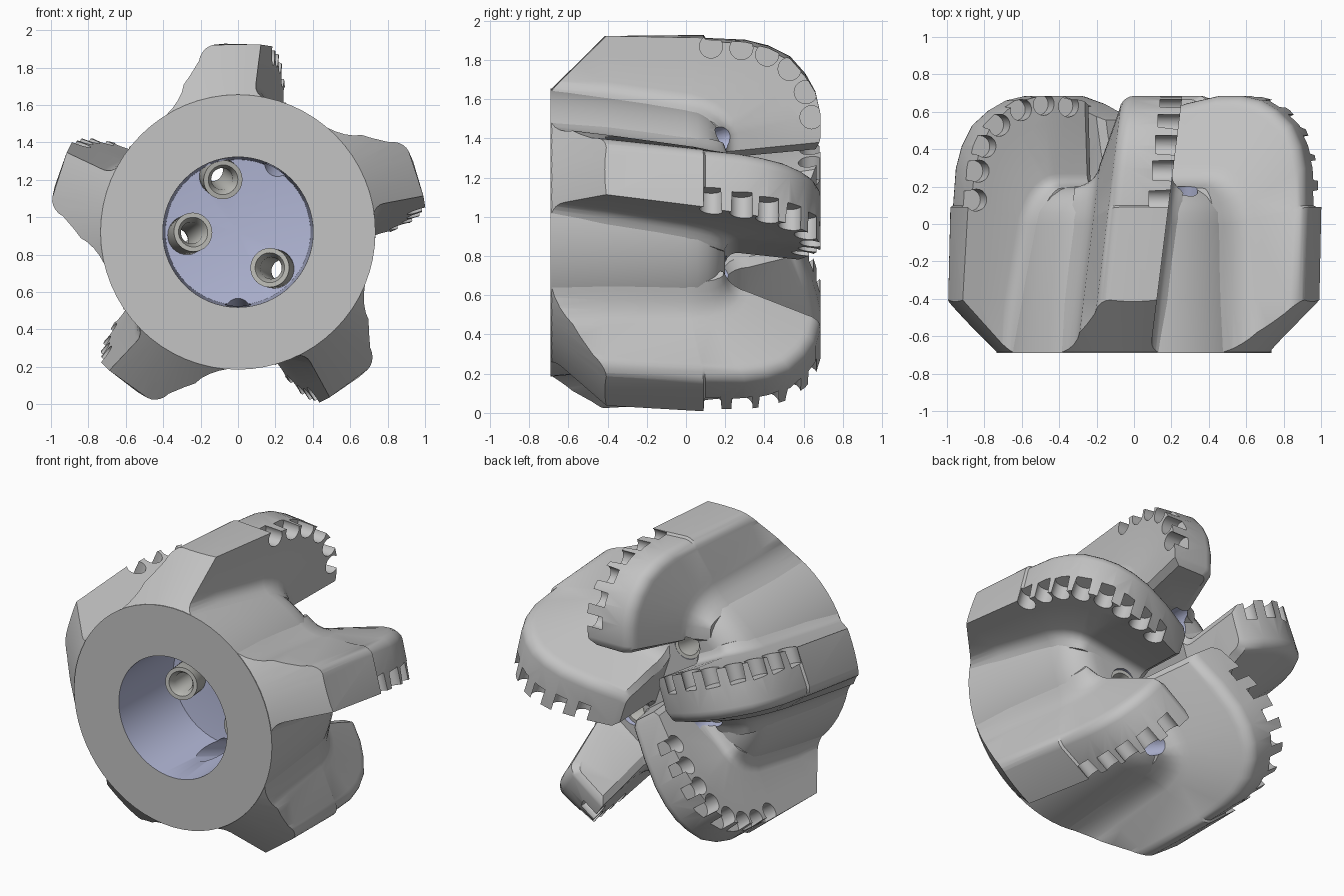
import bpy, bmesh, math
from mathutils import Vector, Matrix

if "Cube" in bpy.data.objects:
    bpy.data.objects.remove(bpy.data.objects["Cube"])

CZ = 0.92  # height of the bit axis, which runs along y


def material(name, rgb):
    m = bpy.data.materials.new(name)
    m.use_nodes = True
    m.diffuse_color = (*rgb, 1)
    m.node_tree.nodes["Principled BSDF"].inputs["Base Color"].default_value = (*rgb, 1)
    return m


steel = material("steel grey", (0.55, 0.55, 0.55))
blue = material("bore blue", (0.45, 0.48, 0.68))
insert = material("nozzle grey", (0.49, 0.49, 0.46))


def finish(bm, name, mat):
    bmesh.ops.recalc_face_normals(bm, faces=bm.faces)
    me = bpy.data.meshes.new(name)
    bm.to_mesh(me)
    bm.free()
    me.materials.append(mat)
    ob = bpy.data.objects.new(name, me)
    bpy.context.scene.collection.objects.link(ob)
    return ob


def lathe(bm, profile, matrix, segs):
    """Spin (y, r) points round the y axis; profiles off the axis are closed into rings."""
    n = len(profile)
    closed = profile[0][1] > 0
    rings = []
    for y, r in profile:
        count = segs if r > 0 else 1
        rings.append([bm.verts.new(matrix @ Vector((r * math.cos(k * math.tau / segs), y,
                                                    r * math.sin(k * math.tau / segs))))
                      for k in range(count)])
    for i in range(n if closed else n - 1):
        p, q = rings[i], rings[(i + 1) % n]
        for k in range(segs):
            j = (k + 1) % segs
            corners = [p[k % len(p)], p[j % len(p)], q[j % len(q)], q[k % len(q)]]
            bm.faces.new(list(dict.fromkeys(corners)))


def solid(name, profile, mat, matrix=Matrix.Translation((0, 0, CZ)), segs=64):
    bm = bmesh.new()
    lathe(bm, profile, matrix, segs)
    return finish(bm, name, mat)


def along(a, b):
    """Matrix taking the y axis onto the line from a towards b."""
    q = Vector((0, 1, 0)).rotation_difference(b - a)
    return Matrix.Translation(a) @ q.to_matrix().to_4x4()


def select(ob):
    bpy.ops.object.select_all(action='DESELECT')
    bpy.context.view_layer.objects.active = ob
    ob.select_set(True)


def combine(target, tool, op):
    mod = target.modifiers.new(op, 'BOOLEAN')
    mod.operation, mod.solver, mod.object = op, 'EXACT', tool
    mod.material_mode = 'TRANSFER'
    select(target)
    bpy.ops.object.modifier_apply(modifier=mod.name)


def place(a, t, y, r):
    """Blade frame (across, along, outward) to world space."""
    return Vector((r * math.cos(a) + t * math.sin(a), y,
                   CZ + r * math.sin(a) - t * math.cos(a)))


# Blade stations: floor y, floor r, crest y, crest r
STATIONS = [(-.72, .73, -.72, 1.01), (-.41, .71, -.41, 1.01), (.0, .665, .09, 1.01),
            (.01, .665, .1, .995), (.06, .655, .3, .985), (.11, .635, .42, .955),
            (.15, .605, .53, .9), (.18, .565, .61, .81), (.195, .53, .66, .72),
            (.2, .49, .685, .61), (.2, .43, .685, .48), (.2, .27, .645, .3),
            (.2, .08, .575, .1)]
LEAD, TRAIL, ROUND = 0.07, 0.12, 0.07  # root fillets and crest rounding


def cut_side(y, r):
    return 0.173 + 0.125 * y - 0.15 * max(0, 0.55 - r)


def back_side(y):
    return -0.2 + 0.12 * (y + 0.41)


def clipped(r_in):
    """Stations as far as the blade's inner end."""
    out = []
    for s in STATIONS:
        if s[3] < r_in:
            p = out[-1]
            k = (p[3] - r_in) / (p[3] - s[3])
            out.append(tuple(u + (v - u) * k for u, v in zip(p, s)))
            break
        out.append(s)
    return out


def section(a, st, squeeze=1.0):
    f, top = Vector(st[:2]), Vector(st[2:])
    height = (top - f).length
    n = (top - f) / height
    bend = max(0, min(1, (f.y - 0.5) / 0.15))
    arc = [i * math.pi / 10 for i in range(6)]
    # across offset, height, side
    pts = [(LEAD, -0.07, 1)]
    pts += [(LEAD * (1 - math.sin(q)), LEAD * (1 - math.cos(q)), 1) for q in arc]
    pts += [(0, height * 0.7, 1), (0, height, 1)]
    pts += [(-ROUND * (1 - math.sin(q)), height - ROUND * (1 - math.cos(q)), -1) for q in arc]
    pts += [(0.07 + TRAIL * (1 - math.sin(q)), TRAIL * (1 - math.cos(q)), -1)
            for q in reversed(arc)]
    pts.append((0.07 + TRAIL, -0.07, -1))
    ring = []
    for off, h, side in pts:
        y, r = f + n * (h - (0.008 if h <= 0 else 0))
        lead, back = cut_side(y, r), back_side(y)
        mid = (lead + back) / 2
        x = lead + off if side > 0 else back - off
        x = mid + (x - mid) * squeeze
        rr = max(r, 0.5)
        r -= bend * (rr - math.sqrt(rr * rr - x * x))  # follow the round core
        ring.append(place(a, x, y, r))
    return ring


def blade(name, a, r_in):
    sts = clipped(r_in)
    rings = [section(a, s) for s in sts]
    fy, fr, ty, tr = sts[-1]
    rings.append(section(a, (fy, fr - 0.03, ty - 0.02, tr - 0.035), 0.75))
    bm = bmesh.new()
    grid = [[bm.verts.new(p) for p in ring] for ring in rings]
    for p, q in zip(grid, grid[1:]):
        for i in range(len(p)):
            bm.faces.new((p[i - 1], p[i], q[i], q[i - 1]))
    bm.faces.new(grid[0])
    bm.faces.new(grid[-1])
    bmesh.ops.triangulate(bm, faces=bm.faces[:])
    return finish(bm, name, steel)


def pockets(a, r_in):
    """Round cutter seats spaced along the crest of the leading face."""
    bm = bmesh.new()
    path = [Vector(s[2:]) for s in clipped(r_in + 0.05)[3:]]
    travel = 0.03
    for p, q in zip(path, path[1:]):
        d = q - p
        while travel < d.length:
            c = p + d.normalized() * travel
            c -= Vector((-d.y, d.x)).normalized() * 0.045
            t = cut_side(*c)
            m = along(place(a, t - 0.11, *c), place(a, t + 0.1, *c))
            lathe(bm, [(0, 0), (0, .059), (.25, .059), (.25, 0)], m, 20)
            travel += 0.155
        travel -= d.length
    return finish(bm, "cutter_seats", steel)


# Core with its central bore, following the same floor line as the blades
core = [(-.09, 0), (-.13, .388), (-.69, .402), (-.69, .735)]
core += [s[:2] for s in STATIONS[1:3] + STATIONS[4:11]] + [(.2, 0)]
body = solid("bit_body", core, steel)
body.data.materials.append(blue)
for face in body.data.polygons:
    c = face.center
    if math.hypot(c.x, c.z - CZ) < 0.41 and c.y < -0.05:
        face.material_index = 1

# Nozzles through the bore floor: inner and outer ends
NOZZLES = [((-.08, -.26, .28), (-.15, .2, .34)), ((-.24, -.26, 0), (-.34, .2, -.05)),
           ((.17, -.26, -.19), (.25, .2, -.21))]
smooth = [body]
ports = bmesh.new()
for i, ends in enumerate(NOZZLES):
    a, b = (Vector(e) + Vector((0, 0, CZ)) for e in ends)
    size = (b - a).length
    m = along(a, b)
    lathe(ports, [(.08, 0), (.08, .092), (size + .1, .092), (size + .1, 0)], m, 32)
    tube = [(0, .08), (0, .105), (.22, .105), (.24, .094), (size - .02, .094),
            (size - .02, .07), (size - .08, .058), (.04, .058)]
    smooth.append(solid("nozzle_%d" % (i + 1), tube, insert, m, 32))

# Side ports leaving through the bore wall
for deg in (60, -90):
    q = math.radians(deg)
    m = along(place(q, 0, -.42, .32), place(q, 0, .2, .55))
    lathe(ports, [(0, 0), (0, .07), (.74, .07), (.74, 0)], m, 32)
port_cutter = finish(ports, "port_cutter", blue)
combine(body, port_cutter, 'DIFFERENCE')

# Five blades (angle, inner radius), trimmed to the chamfered shank end
envelope = solid("shank_envelope", [(-.688, 0), (-.688, .731), (-.2, 1.215), (.9, 1.215),
                                    (.9, 0)], steel, segs=96)
BLADES = [(90, .46), (18, .1), (-54, .59), (-126, .1), (162, .35)]
for i, (deg, r_in) in enumerate(BLADES):
    angle = math.radians(deg)
    part = blade("blade_%d" % (i + 1), angle, r_in)
    seats = pockets(angle, r_in)
    combine(part, envelope, 'INTERSECT')
    combine(part, seats, 'DIFFERENCE')
    combine(part, port_cutter, 'DIFFERENCE')
    bpy.data.objects.remove(seats)
    smooth.append(part)
for helper in (port_cutter, envelope):
    bpy.data.objects.remove(helper)

# Smooth shading with crisp edges
for ob in smooth:
    select(ob)
    bpy.ops.object.shade_smooth_by_angle(angle=math.radians(32))
